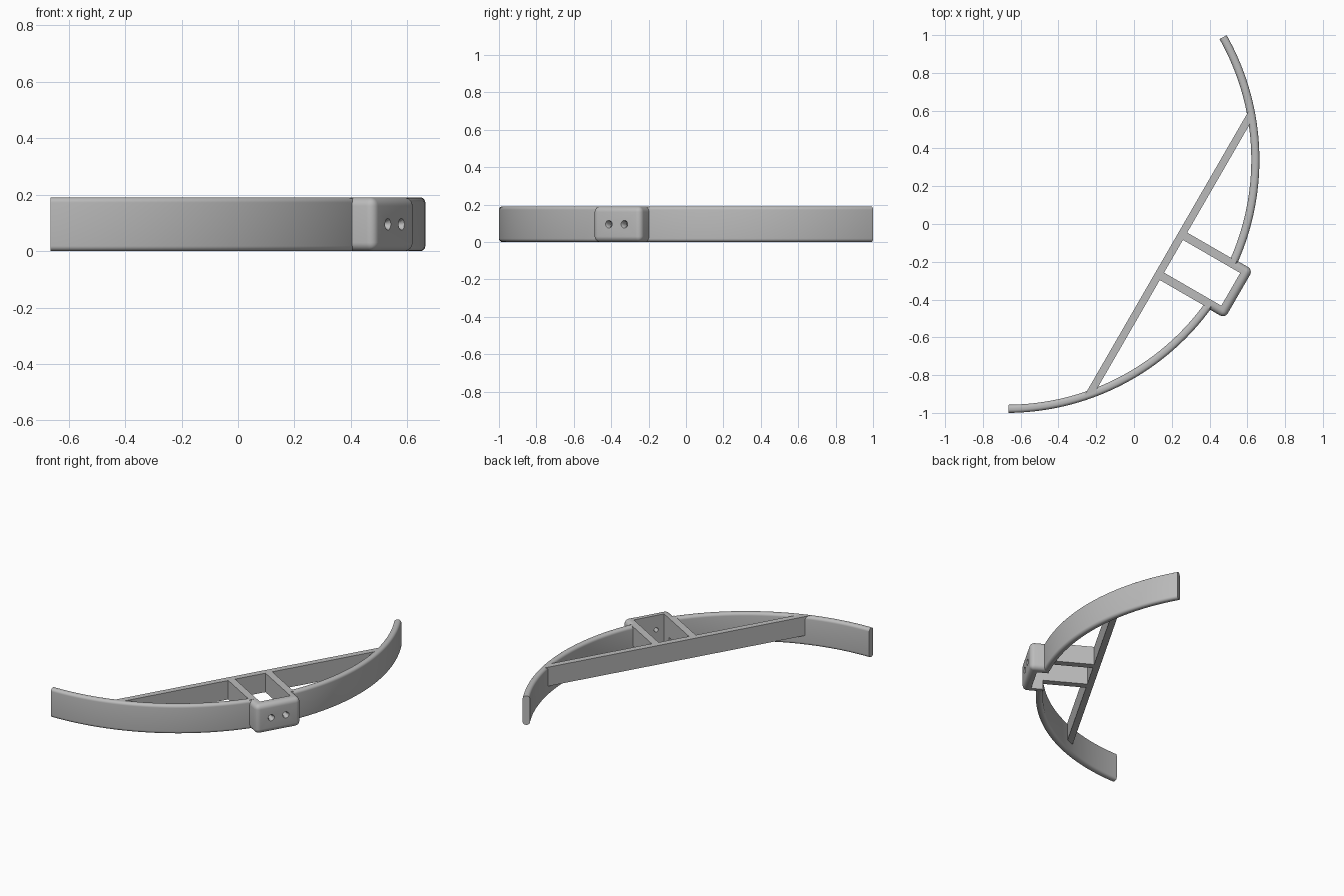
import bpy, bmesh, math
from mathutils import Matrix, Vector

cube = bpy.data.objects.get("Cube")
if cube:
    bpy.data.objects.remove(cube, do_unlink=True)

# Main dimensions; parts are laid out symmetrically about local +x, then turned
HEIGHT, RADIUS, THICK = 0.19, 1.34, 0.043
HALF_ANGLE = math.radians(59.5)
BRACE_BOTTOM = 0.065
CAP_BACK, CAP_FRONT, CAP_HALF, CAP_ROUND = 1.30, 1.422, 0.148, 0.03
PLACE = Matrix.Translation((-0.676, 0.34, 0)) @ Matrix.Rotation(math.radians(-30), 4, "Z")

grey = bpy.data.materials.new("plain_grey")
grey.use_nodes = True
grey.diffuse_color = (0.5, 0.5, 0.5, 1)
grey.node_tree.nodes["Principled BSDF"].inputs["Base Color"].default_value = (0.5, 0.5, 0.5, 1)


def finish(name, bm, smooth=False):
    bmesh.ops.recalc_face_normals(bm, faces=bm.faces)
    bm.transform(PLACE)
    mesh = bpy.data.meshes.new(name)
    bm.to_mesh(mesh)
    bm.free()
    mesh.materials.append(grey)
    ob = bpy.data.objects.new(name, mesh)
    bpy.context.collection.objects.link(ob)
    if smooth:
        shade(ob)
    return ob


def shade(ob):
    bpy.ops.object.select_all(action="DESELECT")
    ob.select_set(True)
    bpy.context.view_layer.objects.active = ob
    bpy.ops.object.shade_smooth_by_angle(angle=math.radians(35))


def box(x0, x1, y0, y1, z0, z1):
    bm = bmesh.new()
    size = Matrix.Diagonal((x1 - x0, y1 - y0, z1 - z0, 1))
    centre = Matrix.Translation(((x0 + x1) / 2, (y0 + y1) / 2, (z0 + z1) / 2))
    bmesh.ops.create_cube(bm, size=1, matrix=centre @ size)
    return bm


def rounded_section(r, steps=6):
    # Cross-section of the curved band: radius from the centre and height
    points = []
    for quarter in range(4):
        cx = RADIUS - r if quarter in (0, 3) else RADIUS - THICK + r
        cz = HEIGHT - r if quarter < 2 else r
        for i in range(steps + 1):
            a = (quarter + i / steps) * math.pi / 2
            points.append((cx + r * math.cos(a), cz + r * math.sin(a)))
    return points


def curved_arm(name, side, segments=40):
    bm = bmesh.new()
    start = math.asin(0.122 / RADIUS)
    section = rounded_section(0.018)
    rings = []
    for i in range(segments + 1):
        a = side * (start + (HALF_ANGLE - start) * i / segments)
        rings.append([bm.verts.new((p * math.cos(a), p * math.sin(a), z)) for p, z in section])
    n = len(section)
    for a, b in zip(rings, rings[1:]):
        for j in range(n):
            k = (j + 1) % n
            bm.faces.new((a[j], a[k], b[k], b[j]))
    bm.faces.new(rings[0])
    bm.faces.new(rings[-1])
    return finish(name, bm, True)


def cut(ob, cutter):
    mod = ob.modifiers.new("cut", "BOOLEAN")
    mod.object = cutter
    mod.solver = "EXACT"
    cutter.hide_render = True
    bpy.ops.object.select_all(action="DESELECT")
    bpy.context.view_layer.objects.active = ob
    ob.select_set(True)
    bpy.ops.object.modifier_apply(modifier=mod.name)
    bpy.data.objects.remove(cutter, do_unlink=True)


# Curved arms and the two struts that carry the cap
for label, side in (("back", 1), ("front", -1)):
    curved_arm(label + "_curved_arm", side)
    y0, y1 = sorted((side * 0.1, side * 0.145))
    finish(label + "_strut", box(1.01, 1.325, y0, y1, BRACE_BOTTOM, HEIGHT))

# Straight chord brace, its ends trimmed to the curve
bm = bmesh.new()
inner, outer, reach = 0.982, 1.022, RADIUS - THICK / 2
outline = [(x, s * math.sqrt(reach ** 2 - x ** 2))
           for x, s in ((inner, -1), (outer, -1), (outer, 1), (inner, 1))]
base = bm.faces.new([bm.verts.new((x, y, BRACE_BOTTOM)) for x, y in outline])
top = bmesh.ops.extrude_face_region(bm, geom=[base])["geom"]
bmesh.ops.translate(bm, vec=(0, 0, HEIGHT - BRACE_BOTTOM),
                    verts=[v for v in top if isinstance(v, bmesh.types.BMVert)])
finish("chord_brace", bm)

# Rounded cap: every edge bevelled except around its back
bm = box(CAP_BACK, CAP_FRONT, -CAP_HALF, CAP_HALF, 0, HEIGHT)
edges = [e for e in bm.edges if any(v.co.x > CAP_BACK + 0.01 for v in e.verts)]
bmesh.ops.bevel(bm, geom=edges, offset=CAP_ROUND, segments=6, profile=0.5, affect="EDGES")
cap = finish("cap", bm)

# Open well behind the cap's front wall
cut(cap, finish("well_cutter", box(1.2, 1.372, -0.1, 0.1, -0.1, 0.3)))

# Two countersunk screw holes through the front wall
for y in (-0.048, 0.048):
    for r1, r2, x, depth in ((0.014, 0.014, 1.39, 0.15), (0.012, 0.024, 1.418, 0.02)):
        bm = bmesh.new()
        turn = Matrix.Translation((x, y, HEIGHT / 2)) @ Matrix.Rotation(math.pi / 2, 4, "Y")
        bmesh.ops.create_cone(bm, cap_ends=True, segments=32, radius1=r1, radius2=r2,
                              depth=depth, matrix=turn)
        cut(cap, finish("hole_cutter", bm))
shade(cap)
